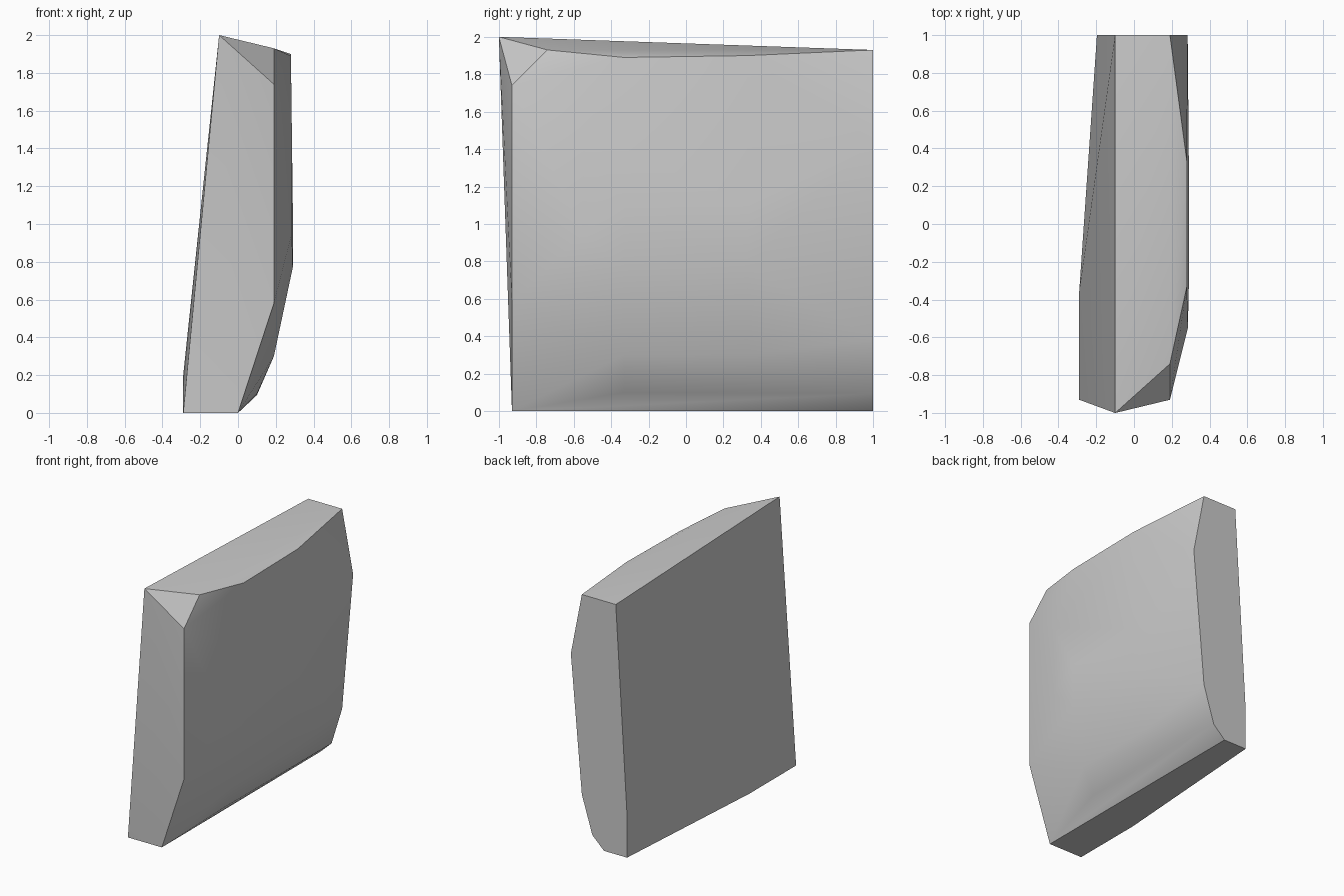
import bpy, bmesh
from math import radians
from mathutils import Vector

cube = bpy.data.objects.get("Cube")
if cube:
    bpy.data.objects.remove(cube, do_unlink=True)

# Plain grey material
grey = bpy.data.materials.new("plain_grey")
grey.use_nodes = True
colour = (0.6, 0.6, 0.6, 1)
grey.diffuse_color = colour
grey.node_tree.nodes["Principled BSDF"].inputs["Base Color"].default_value = colour

# Cross-sections of the bulging slab: y position, then (x, z) corners
middle = [(0.1, 0.1), (0.19, 0.3), (0.29, 0.77), (0.29, 1.1)]
sections = [
    (-1.0, [(-0.1, 2.0)]),
    (-0.93, [(-0.29, 0), (0, 0), (0.19, 0.58), (0.19, 1.74)]),
    (-0.74, [(0.19, 1.93)]),
    (-0.55, [(0.285, 0.95), (0.285, 1.5)]),
    (-0.36, [(-0.29, 0), (-0.29, 0.2)]),
    (-0.33, middle + [(0.28, 1.89)]),
    (0.33, middle + [(0.28, 1.9)]),
    (1.0, [(-0.196, 0), (0, 0), (0.1, 0.094), (0.19, 0.385), (0.284, 1.45),
           (0.19, 1.93), (-0.1, 1.93), (-0.196, 0.33)]),
]

# Wrap the sections in one convex skin
bm = bmesh.new()
for y, corners in sections:
    for x, z in corners:
        bm.verts.new((x, y, z))
hull = bmesh.ops.convex_hull(bm, input=bm.verts)
spare = {v for v in hull["geom_interior"] + hull["geom_unused"]
         if isinstance(v, bmesh.types.BMVert)}
bmesh.ops.delete(bm, geom=list(spare), context="VERTS")
bmesh.ops.dissolve_limit(bm, angle_limit=radians(0.5), verts=bm.verts, edges=bm.edges)
bmesh.ops.recalc_face_normals(bm, faces=bm.faces)
mesh = bpy.data.meshes.new("slab")
bm.to_mesh(mesh)
bm.free()
mesh.materials.append(grey)

slab = bpy.data.objects.new("slab", mesh)
bpy.context.collection.objects.link(slab)
bpy.ops.object.select_all(action="DESELECT")
slab.select_set(True)
bpy.context.view_layer.objects.active = slab
bpy.ops.object.shade_smooth_by_angle(angle=radians(35))

# Keep the chipped top corner flat
chip = Vector((0.63, -0.55, 0.55)).normalized()
for face in mesh.polygons:
    if face.normal.dot(chip) > 0.99:
        face.use_smooth = False
